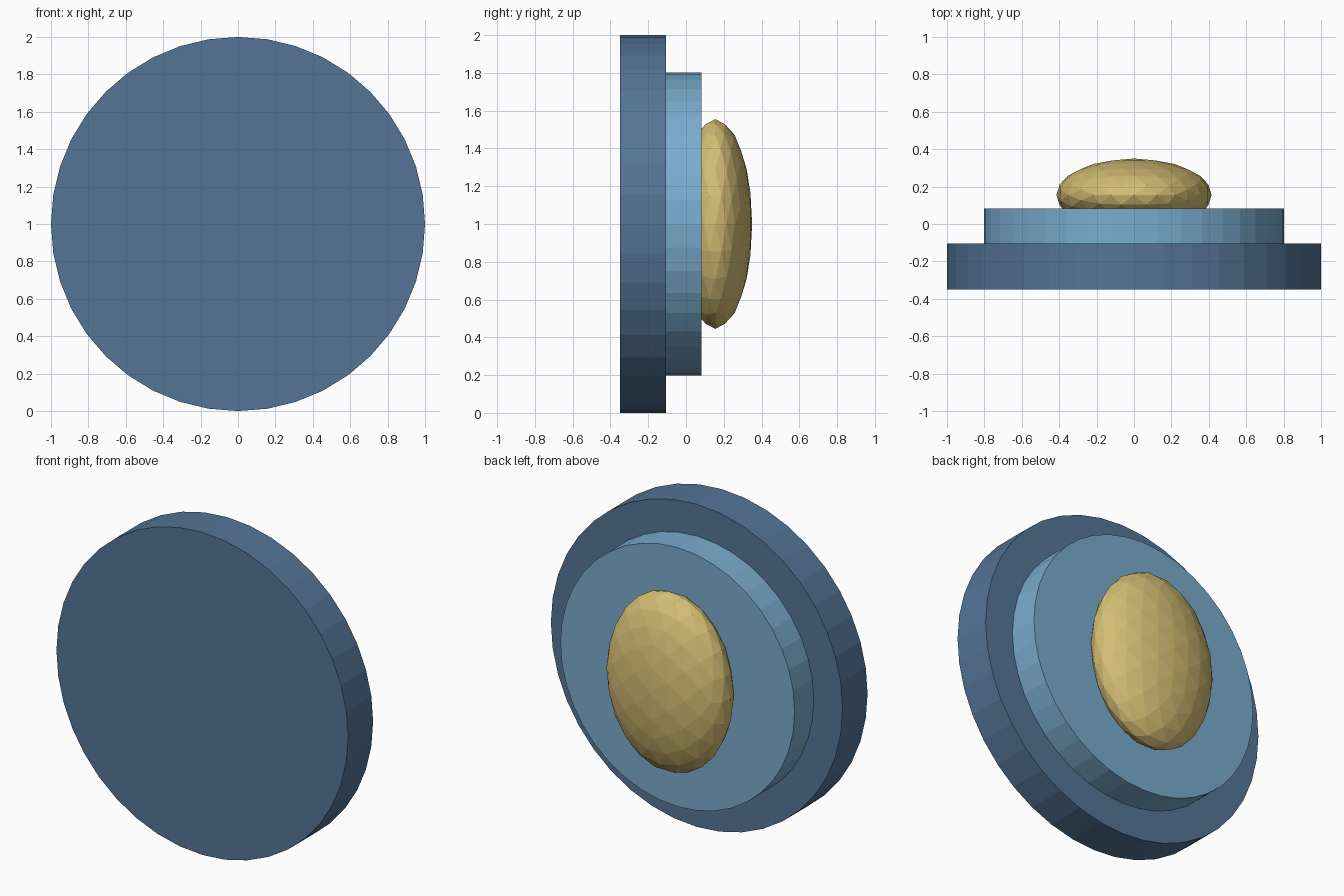
import bpy
import bmesh
from math import atan, radians, sqrt
from mathutils import Matrix

cube = bpy.data.objects.get("Cube")
if cube:
    bpy.data.objects.remove(cube, do_unlink=True)


def make_material(name, rgb):
    mat = bpy.data.materials.new(name)
    mat.use_nodes = True
    colour = (*rgb, 1.0)
    mat.diffuse_color = colour
    mat.node_tree.nodes["Principled BSDF"].inputs["Base Color"].default_value = colour
    return mat


def add_part(name, bm, mat):
    mesh = bpy.data.meshes.new(name)
    bm.to_mesh(mesh)
    bm.free()
    mesh.materials.append(mat)
    obj = bpy.data.objects.new(name, mesh)
    bpy.context.collection.objects.link(obj)
    return obj


def add_disc(name, radius, y_front, y_back, mat):
    """Upright faceted disc with its axis along y."""
    bm = bmesh.new()
    place = Matrix.Translation((0, (y_front + y_back) / 2, 1)) @ Matrix.Rotation(radians(90), 4, "X")
    bmesh.ops.create_cone(bm, cap_ends=True, segments=40, radius1=radius,
                          radius2=radius, depth=y_back - y_front, matrix=place)
    return add_part(name, bm, mat)


slate_blue = make_material("slate blue", (0.089, 0.178, 0.310))
sky_blue = make_material("sky blue", (0.195, 0.413, 0.620))
gold = make_material("pale gold", (0.665, 0.515, 0.175))

# Stepped discs
add_disc("base_disc", 1.0, -0.35, -0.105, slate_blue)
add_disc("middle_disc", 0.803, -0.105, 0.083, sky_blue)

# Faceted oval dome, sunk into the middle disc, turned so its edges lie on the axes
dome = bmesh.new()
bmesh.ops.create_icosphere(dome, subdivisions=3, radius=1.0)
turn = Matrix.Rotation(-atan(2 / (1 + sqrt(5))), 4, "Y")
squash = Matrix.Diagonal((0.415, 0.195, 0.555, 1))
dome.transform(Matrix.Translation((0, 0.155, 1)) @ squash @ turn)
add_part("oval_dome", dome, gold)
